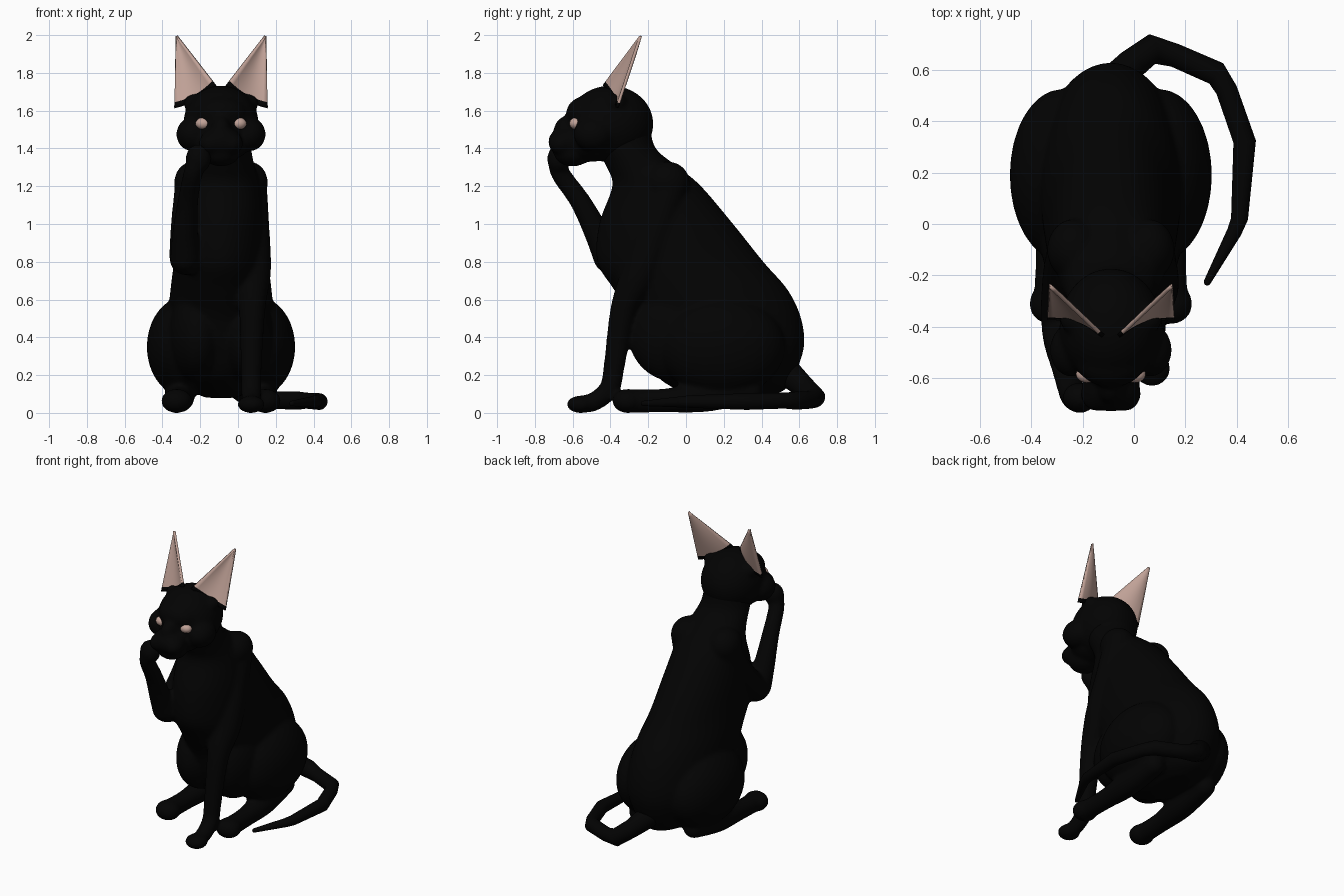
import bpy, bmesh, math
from mathutils import Vector

cube = bpy.data.objects.get("Cube")
if cube:
    bpy.data.objects.remove(cube)

MID = -0.09  # the body's own centre line


def material(name, rgb):
    m = bpy.data.materials.new(name)
    m.use_nodes = True
    m.diffuse_color = (*rgb, 1)
    bsdf = m.node_tree.nodes["Principled BSDF"]
    bsdf.inputs["Base Color"].default_value = (*rgb, 1)
    bsdf.inputs["Roughness"].default_value = 0.8
    return m


BLACK = material("black fur", (0.0008, 0.0008, 0.0008))
PINK = material("dusty pink", (0.53, 0.36, 0.31))


def finish(name, bm, *mats):
    bmesh.ops.recalc_face_normals(bm, faces=bm.faces)
    for f in bm.faces:
        f.smooth = True
    mesh = bpy.data.meshes.new(name)
    bm.to_mesh(mesh)
    bm.free()
    for m in mats:
        mesh.materials.append(m)
    ob = bpy.data.objects.new(name, mesh)
    bpy.context.collection.objects.link(ob)
    return ob


def fuse(name, parts):
    """Join overlapping parts and blend them into one soft surface."""
    bpy.ops.object.select_all(action="DESELECT")
    for p in parts:
        p.select_set(True)
    bpy.context.view_layer.objects.active = parts[0]
    bpy.ops.object.join()
    ob = bpy.context.view_layer.objects.active
    ob.name = name
    remesh = ob.modifiers.new("blend", "REMESH")
    remesh.mode = "VOXEL"
    remesh.voxel_size = 0.012
    remesh.use_smooth_shade = True
    soften = ob.modifiers.new("soften", "SMOOTH")
    soften.factor = 0.5
    soften.iterations = 10


def ball(name, offset, y, z, size, mat=BLACK):
    """Ellipsoid placed sideways from the centre line."""
    bm = bmesh.new()
    bmesh.ops.create_uvsphere(bm, u_segments=32, v_segments=20, radius=1)
    for v in bm.verts:
        v.co = Vector((v.co.x * size[0] + MID + offset, v.co.y * size[1] + y, v.co.z * size[2] + z))
    return finish(name, bm, mat)


def spline(keys, steps=6):
    """Smooth interpolation through rows of numbers."""
    out = []
    last = len(keys) - 1
    for i in range(last):
        rows = [keys[max(0, min(last, i + k))] for k in (-1, 0, 1, 2)]
        for s in range(steps):
            t = s / steps
            out.append([b + 0.5 * t * (c - a + t * (2 * a - 5 * b + 4 * c - d + t * (3 * (b - c) + d - a)))
                        for a, b, c, d in zip(*rows)])
    out.append(list(keys[-1]))
    return out


def skin(name, rings, n=28):
    """Join rings of (centre, side vector, other vector) into a closed skin."""
    bm = bmesh.new()
    loops = []
    for c, a, b in rings:
        angles = [2 * math.pi * k / n for k in range(n)]
        loops.append([bm.verts.new(c + a * math.cos(t) + b * math.sin(t)) for t in angles])
    for p, q in zip(loops, loops[1:]):
        for k in range(n):
            bm.faces.new((p[k], p[(k + 1) % n], q[(k + 1) % n], q[k]))
    bm.faces.new(loops[0])
    bm.faces.new(loops[-1])
    return finish(name, bm, BLACK)


def limb(name, keys, steps=6):
    """Tapered tube with round ends; keys are (offset, y, z, radius)."""
    rows = spline(keys, steps)
    pts = [Vector((MID + r[0], r[1], r[2])) for r in rows]
    rads = [r[3] for r in rows]
    dirs = [(pts[min(i + 1, len(pts) - 1)] - pts[max(i - 1, 0)]).normalized() for i in range(len(pts))]
    side = dirs[0].orthogonal().normalized()
    frames = []
    for d in dirs:
        side = (side - d * side.dot(d)).normalized()
        frames.append((side.copy(), d.cross(side)))
    rings = []
    caps = [math.radians(a) for a in (85, 60, 40, 20)]
    for a in caps:
        c, r = pts[0] - dirs[0] * rads[0] * math.sin(a), rads[0] * math.cos(a)
        rings.append((c, frames[0][0] * r, frames[0][1] * r))
    for p, r, f in zip(pts, rads, frames):
        rings.append((p, f[0] * r, f[1] * r))
    for a in reversed(caps):
        c, r = pts[-1] + dirs[-1] * rads[-1] * math.sin(a), rads[-1] * math.cos(a)
        rings.append((c, frames[-1][0] * r, frames[-1][1] * r))
    return skin(name, rings)


# Torso and neck: height, front, back, half width
outline = [(0.08, 0.1, 0.42, 0.08), (0.12, -0.04, 0.52, 0.16), (0.2, -0.16, 0.575, 0.23),
           (0.35, -0.24, 0.625, 0.28), (0.5, -0.29, 0.61, 0.28), (0.65, -0.38, 0.54, 0.268),
           (0.8, -0.47, 0.41, 0.25), (1.0, -0.46, 0.25, 0.235), (1.2, -0.39, 0.08, 0.21),
           (1.3, -0.42, -0.04, 0.18), (1.4, -0.47, -0.16, 0.16), (1.52, -0.5, -0.19, 0.15)]
body = [skin("torso", [(Vector((MID, (f + b) / 2, z)), Vector((w, 0, 0)), Vector((0, (b - f) / 2, 0)))
                       for z, f, b, w in spline(outline)], 48)]

# Haunches, hind feet and shoulders
for side, s in (("left", 1), ("right", -1)):
    body += [
        ball(side + "_haunch", s * 0.19, 0.19, 0.35, (0.203, 0.335, 0.265)),
        ball(side + "_knee", s * 0.125, -0.04, 0.41, (0.15, 0.265, 0.25)),
        limb(side + "_hind_foot", [(s * 0.21, 0.34, 0.12, 0.07), (s * 0.22, 0.1, 0.085, 0.08),
                                   (s * 0.23, -0.12, 0.065, 0.063), (s * 0.235, -0.32, 0.064, 0.064)]),
        ball(side + "_hind_toes", s * 0.235, -0.31, 0.063, (0.083, 0.08, 0.064)),
        ball(side + "_shoulder", s * 0.145, -0.1, 1.22, (0.103, 0.12, 0.112))]

# Standing foreleg
body += [
    limb("left_foreleg", [(0.145, -0.08, 1.22, 0.097), (0.155, -0.15, 1.0, 0.1), (0.165, -0.24, 0.75, 0.1),
                          (0.165, -0.33, 0.55, 0.07), (0.16, -0.38, 0.25, 0.056),
                          (0.16, -0.405, 0.13, 0.054), (0.16, -0.49, 0.058, 0.05), (0.16, -0.57, 0.046, 0.046)]),
    ball("left_front_toes", 0.16, -0.56, 0.045, (0.073, 0.072, 0.046))]

# Raised foreleg, bent at the elbow with the paw at the mouth
body += [
    limb("right_upper_foreleg", [(-0.145, -0.08, 1.22, 0.097), (-0.165, -0.2, 1.0, 0.1),
                                 (-0.182, -0.36, 0.83, 0.092), (-0.19, -0.41, 0.82, 0.08)]),
    limb("right_forearm", [(-0.19, -0.41, 0.82, 0.08), (-0.19, -0.47, 0.95, 0.068), (-0.175, -0.56, 1.12, 0.055),
                           (-0.15, -0.66, 1.26, 0.051), (-0.13, -0.68, 1.33, 0.052)]),
    ball("right_raised_paw", -0.12, -0.675, 1.345, (0.068, 0.06, 0.078))]
fuse("body", body)

# Tail curling round the left side in bony segments
limb("tail", [(0, 0.53, 0.22, 0.075), (0.08, 0.62, 0.14, 0.06), (0.16, 0.68, 0.08, 0.058),
              (0.25, 0.655, 0.068, 0.046), (0.41, 0.585, 0.065, 0.048), (0.45, 0.52, 0.065, 0.042),
              (0.52, 0.32, 0.06, 0.044), (0.5, 0.02, 0.06, 0.033), (0.48, -0.03, 0.058, 0.029),
              (0.375, -0.225, 0.05, 0.014)], 1)

# Head
head = [ball("skull", 0, -0.4, 1.53, (0.2, 0.228, 0.203)),
        ball("face", 0, -0.5, 1.5, (0.18, 0.11, 0.15)),
        ball("brow", 0, -0.535, 1.585, (0.135, 0.1, 0.09)),
        ball("nose_bridge", 0, -0.62, 1.5, (0.055, 0.08, 0.075)),
        ball("muzzle", 0, -0.63, 1.435, (0.115, 0.1, 0.08)),
        ball("chin", 0, -0.6, 1.375, (0.1, 0.1, 0.07)),
        ball("jaw", 0, -0.5, 1.42, (0.15, 0.14, 0.09))]

for side, s in (("left", 1), ("right", -1)):
    head += [ball(side + "_cheek", s * 0.15, -0.49, 1.475, (0.087, 0.105, 0.09)),
             ball(side + "_whisker_pad", s * 0.055, -0.66, 1.425, (0.062, 0.068, 0.057)),
             ball(side + "_ear_root", s * 0.13, -0.37, 1.64, (0.07, 0.06, 0.05))]
    ball(side + "_eye", s * 0.093, -0.583, 1.532, (0.042, 0.034, 0.032), PINK)

    # Ear: a thin pointed shell bowed backwards, dark along its lower rim
    inner, outer, tip = (Vector((MID + s * x, y, z)) for x, y, z in
                         ((0.03, -0.435, 1.735), (0.247, -0.365, 1.615), (0.238, -0.24, 2.0)))
    back = Vector((-s * 0.4, 0.7, -0.6))
    bm = bmesh.new()
    cols, heights = 10, (0, 0.07, 0.2, 0.35, 0.5, 0.65, 0.8, 0.9, 0.985)
    grid = []
    for v in heights:
        row = []
        for k in range(cols + 1):
            u = k / cols
            bow = (0.1 + 0.15 * v) * u * (1 - u) * (1 - v)
            row.append(bm.verts.new(inner.lerp(outer, u).lerp(tip, v) + back * bow))
        grid.append(row)
    for j in range(len(grid) - 1):
        for k in range(cols):
            f = bm.faces.new((grid[j][k], grid[j][k + 1], grid[j + 1][k + 1], grid[j + 1][k]))
            f.material_index = 1 if j == 0 else 0
    ear = finish(side + "_ear", bm, PINK, BLACK)
    shell = ear.modifiers.new("thickness", "SOLIDIFY")
    shell.thickness = 0.016
    shell.offset = 0
fuse("head", head)
